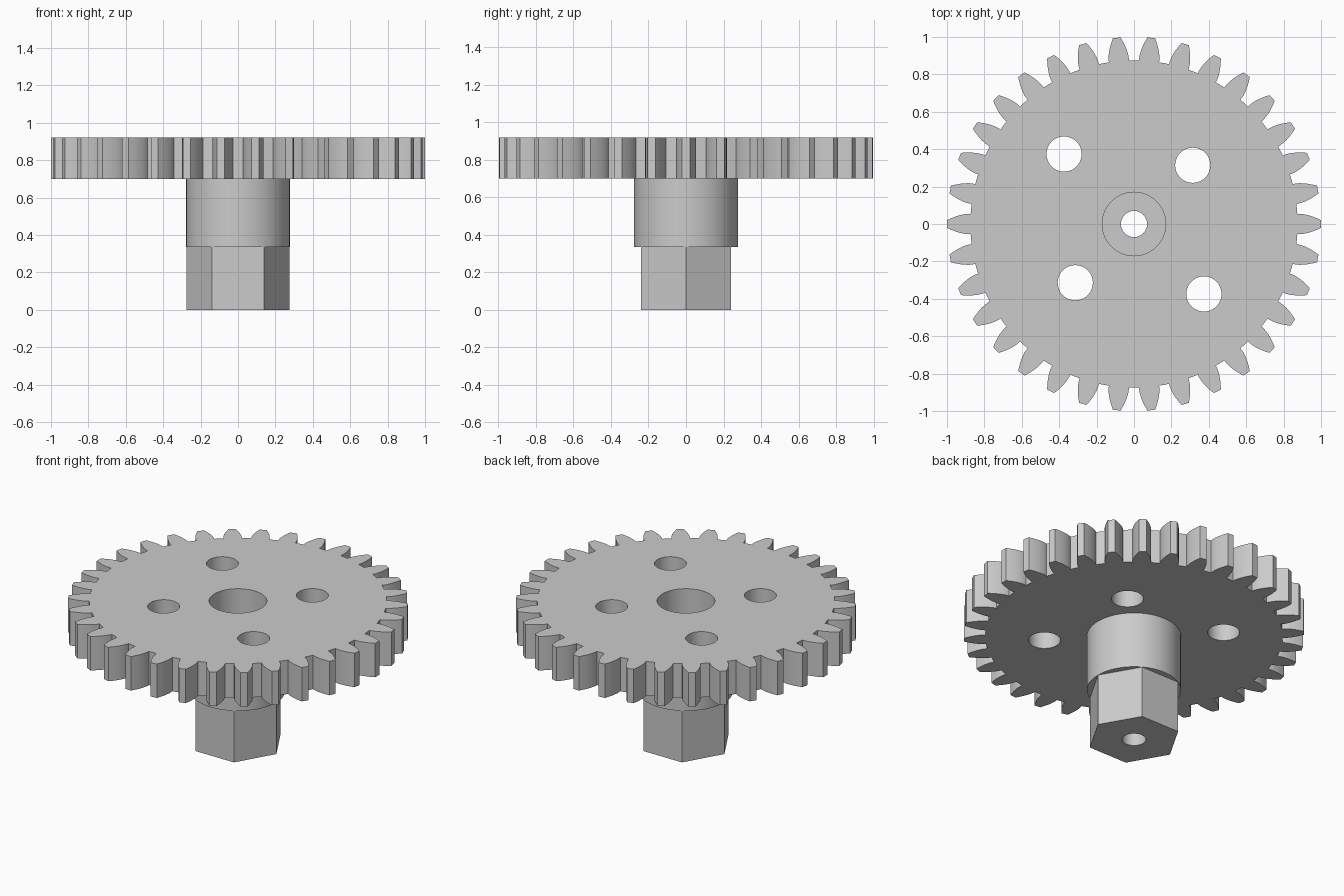
import bpy, bmesh
from math import pi, sin, cos, tan, acos, radians

if "Cube" in bpy.data.objects:
    bpy.data.objects.remove(bpy.data.objects["Cube"])

TEETH = 34
TIP, ROOT = 1.0, 0.875
PITCH = TIP * TEETH / (TEETH + 2)
BASE = PITCH * cos(radians(20))
GEAR_Z, TOP_Z, COLLAR_Z = 0.70, 0.92, 0.335
HUB_R = 0.277

grey = bpy.data.materials.new("light grey")
grey.use_nodes = True
grey.diffuse_color = (0.6, 0.6, 0.6, 1)
grey.node_tree.nodes["Principled BSDF"].inputs["Base Color"].default_value = (0.6, 0.6, 0.6, 1)


def prism(name, outline, z0, z1):
    """Upright solid from a flat outline."""
    bm = bmesh.new()
    face = bm.faces.new([bm.verts.new((x, y, z0)) for x, y in outline])
    top = bmesh.ops.extrude_face_region(bm, geom=[face])["geom"]
    bmesh.ops.translate(bm, vec=(0, 0, z1 - z0),
                        verts=[v for v in top if isinstance(v, bmesh.types.BMVert)])
    bmesh.ops.recalc_face_normals(bm, faces=bm.faces)
    mesh = bpy.data.meshes.new(name)
    bm.to_mesh(mesh)
    bm.free()
    mesh.materials.append(grey)
    obj = bpy.data.objects.new(name, mesh)
    bpy.context.collection.objects.link(obj)
    return obj


def circle(r, n, cx=0, cy=0):
    return [(cx + r * cos(2 * pi * i / n), cy + r * sin(2 * pi * i / n)) for i in range(n)]


def involute(r):
    a = acos(min(1, BASE / r))
    return tan(a) - a


def gear_outline():
    """Involute teeth, one of them centred on +x."""
    radii = [ROOT] + [BASE + (TIP - BASE) * k / 5 for k in range(6)]
    flank = [(r, pi / (2 * TEETH) + involute(PITCH) - involute(r)) for r in radii]
    tooth = [(r, -a) for r, a in flank] + [(r, a) for r, a in reversed(flank)]
    return [(r * cos(a + 2 * pi * i / TEETH), r * sin(a + 2 * pi * i / TEETH))
            for i in range(TEETH) for r, a in tooth]


def combine(target, part, operation):
    mod = target.modifiers.new(operation, "BOOLEAN")
    mod.operation, mod.object, mod.solver = operation, part, "EXACT"
    bpy.context.view_layer.objects.active = target
    bpy.ops.object.modifier_apply(modifier=mod.name)
    bpy.data.objects.remove(part)


# Toothed wheel with round collar and hexagonal foot
gear = prism("gear_wheel", gear_outline(), GEAR_Z, TOP_Z)
combine(gear, prism("collar", circle(HUB_R, 64), COLLAR_Z, 0.8), "UNION")
combine(gear, prism("hex_foot", circle(HUB_R - 0.001, 6), 0, 0.45), "UNION")

# Wide bore from the top, narrow bore all the way through
combine(gear, prism("wide_bore", circle(0.17, 48), COLLAR_Z, 1), "DIFFERENCE")
combine(gear, prism("narrow_bore", circle(0.07, 32), -0.1, 1), "DIFFERENCE")

# Four round holes through the wheel
for x, y in ((0.314, 0.314), (-0.374, 0.374), (-0.314, -0.314), (0.374, -0.374)):
    combine(gear, prism("web_hole", circle(0.094, 40, x, y), 0.6, 1), "DIFFERENCE")

bpy.ops.object.select_all(action="DESELECT")
gear.select_set(True)
bpy.context.view_layer.objects.active = gear
bpy.ops.object.shade_smooth_by_angle(angle=radians(25))
